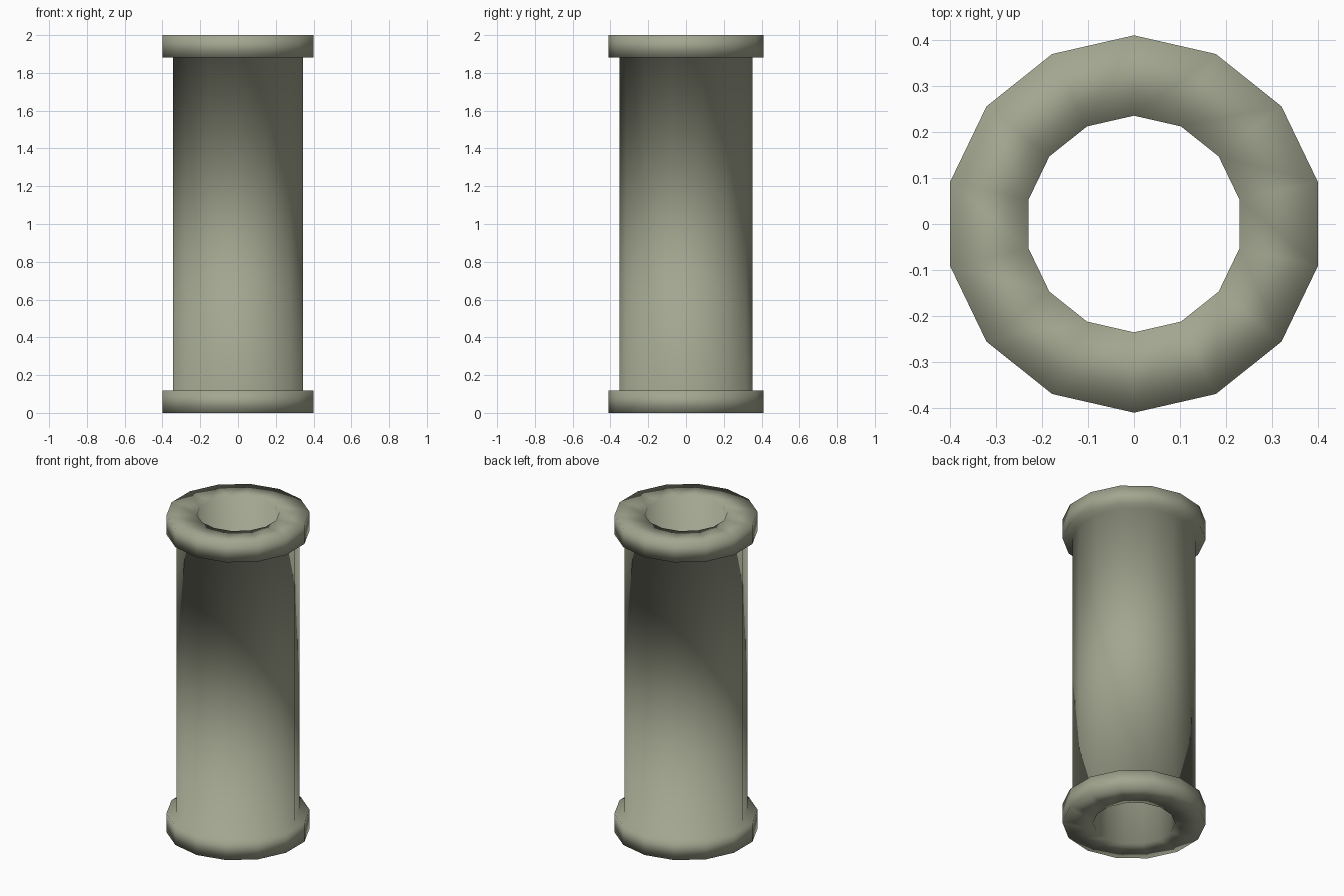
import bpy, bmesh, math

if "Cube" in bpy.data.objects:
    bpy.data.objects.remove(bpy.data.objects["Cube"])

SIDES = 14
# closed (radius, height) cross-section: bore, flanges, tube wall
PROFILE = [(0.236, 0), (0.411, 0), (0.411, 0.118), (0.352, 0.118),
           (0.352, 1.882), (0.411, 1.882), (0.411, 2), (0.236, 2)]

# flanged pipe, turned around z with a corner on the y axis
bm = bmesh.new()
rings = []
for i in range(SIDES):
    a = math.pi / 2 + i * math.tau / SIDES
    rings.append([bm.verts.new((r * math.cos(a), r * math.sin(a), z))
                  for r, z in PROFILE])
n = len(PROFILE)
for i in range(SIDES):
    p, q = rings[i], rings[(i + 1) % SIDES]
    for j in range(n):
        k = (j + 1) % n
        bm.faces.new((p[j], q[j], q[k], p[k])).smooth = True
bmesh.ops.recalc_face_normals(bm, faces=bm.faces)

mesh = bpy.data.meshes.new("flanged_pipe")
bm.to_mesh(mesh)
bm.free()
pipe = bpy.data.objects.new("flanged_pipe", mesh)
bpy.context.collection.objects.link(pipe)

# olive grey paint
paint = bpy.data.materials.new("olive_grey")
paint.diffuse_color = (0.36, 0.38, 0.276, 1)
paint.use_nodes = True
paint.node_tree.nodes["Principled BSDF"].inputs["Base Color"].default_value = paint.diffuse_color
mesh.materials.append(paint)
